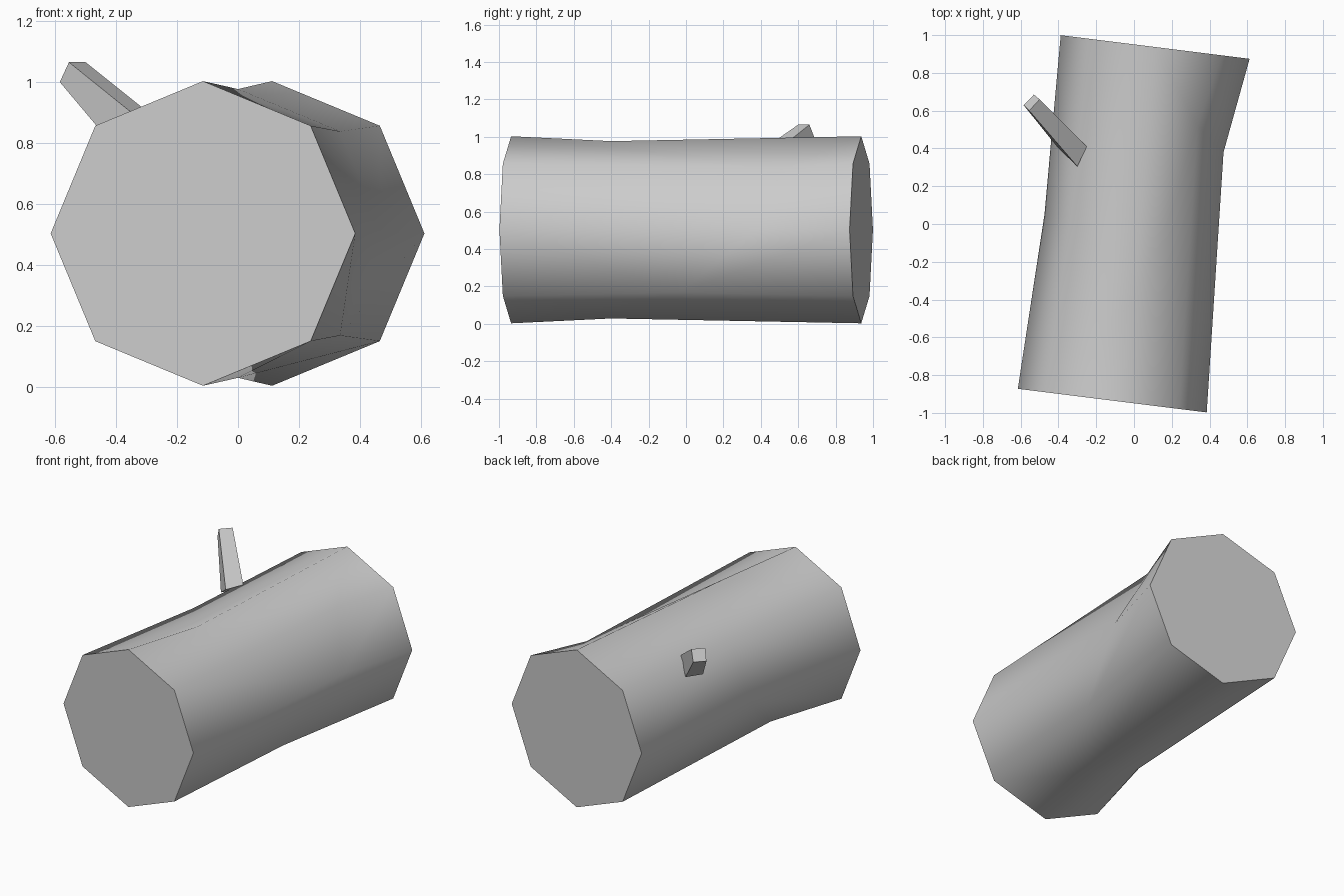
import bpy, bmesh
from math import cos, sin, pi

default = bpy.data.objects.get("Cube")
if default:
    bpy.data.objects.remove(default, do_unlink=True)

grey = bpy.data.materials.new("plain_grey")
grey.use_nodes = True
COLOUR = (0.6, 0.6, 0.6, 1)
grey.diffuse_color = COLOUR
grey.node_tree.nodes["Principled BSDF"].inputs["Base Color"].default_value = COLOUR


def finish(name, bm, angle):
    """Turn a bmesh into a smooth object with sharp rims."""
    bmesh.ops.recalc_face_normals(bm, faces=bm.faces[:])
    mesh = bpy.data.meshes.new(name)
    bm.to_mesh(mesh)
    bm.free()
    mesh.materials.append(grey)
    obj = bpy.data.objects.new(name, mesh)
    bpy.context.collection.objects.link(obj)
    bpy.ops.object.select_all(action="DESELECT")
    obj.select_set(True)
    bpy.context.view_layer.objects.active = obj
    bpy.ops.object.shade_smooth_by_angle(angle=angle)
    return obj


# Log: two tilted octagonal ends and an irregular narrower waist
SIDES = 8
CENTRE_Z = 0.503
waist_y = [0.38, 0.52, -0.4, 0.03, 0.05, -0.37, -0.4, -0.03]


def ring(bm, x, radius, y_at):
    verts = []
    for i in range(SIDES):
        a = 2 * pi * i / SIDES
        dx = radius * cos(a)
        verts.append(bm.verts.new((x + dx, y_at(i, dx), CENTRE_Z + radius * sin(a))))
    return verts


bm = bmesh.new()
front = ring(bm, -0.115, 0.5, lambda i, dx: -0.935 - 0.125 * dx)
waist = ring(bm, 0.0, 0.474, lambda i, dx: waist_y[i])
back = ring(bm, 0.112, 0.5, lambda i, dx: 0.937 - 0.125 * dx)
bm.faces.new(front)
bm.faces.new(back)
for i in range(SIDES):
    j = (i + 1) % SIDES
    hub = waist[i]
    path = [front[i], front[j], waist[j], back[j], back[i]]
    for a, b in zip(path, path[1:]):
        bm.faces.new((hub, a, b))
finish("log", bm, pi / 3)

# Twig: tapered square stub rising from the upper right flank
tip = [(-0.555, 0.60, 1.065), (-0.50, 0.66, 1.065),
       (-0.53, 0.685, 1.0), (-0.585, 0.63, 1.0)]
root = [(-0.30, 0.305, 0.86), (-0.25, 0.41, 0.865),
        (-0.34, 0.49, 0.78), (-0.40, 0.40, 0.78)]
bm = bmesh.new()
top = [bm.verts.new(p) for p in tip]
base = [bm.verts.new(p) for p in root]
bm.faces.new(top)
bm.faces.new(base)
for i in range(4):
    j = (i + 1) % 4
    bm.faces.new((top[i], top[j], base[j], base[i]))
finish("twig", bm, pi / 3)
